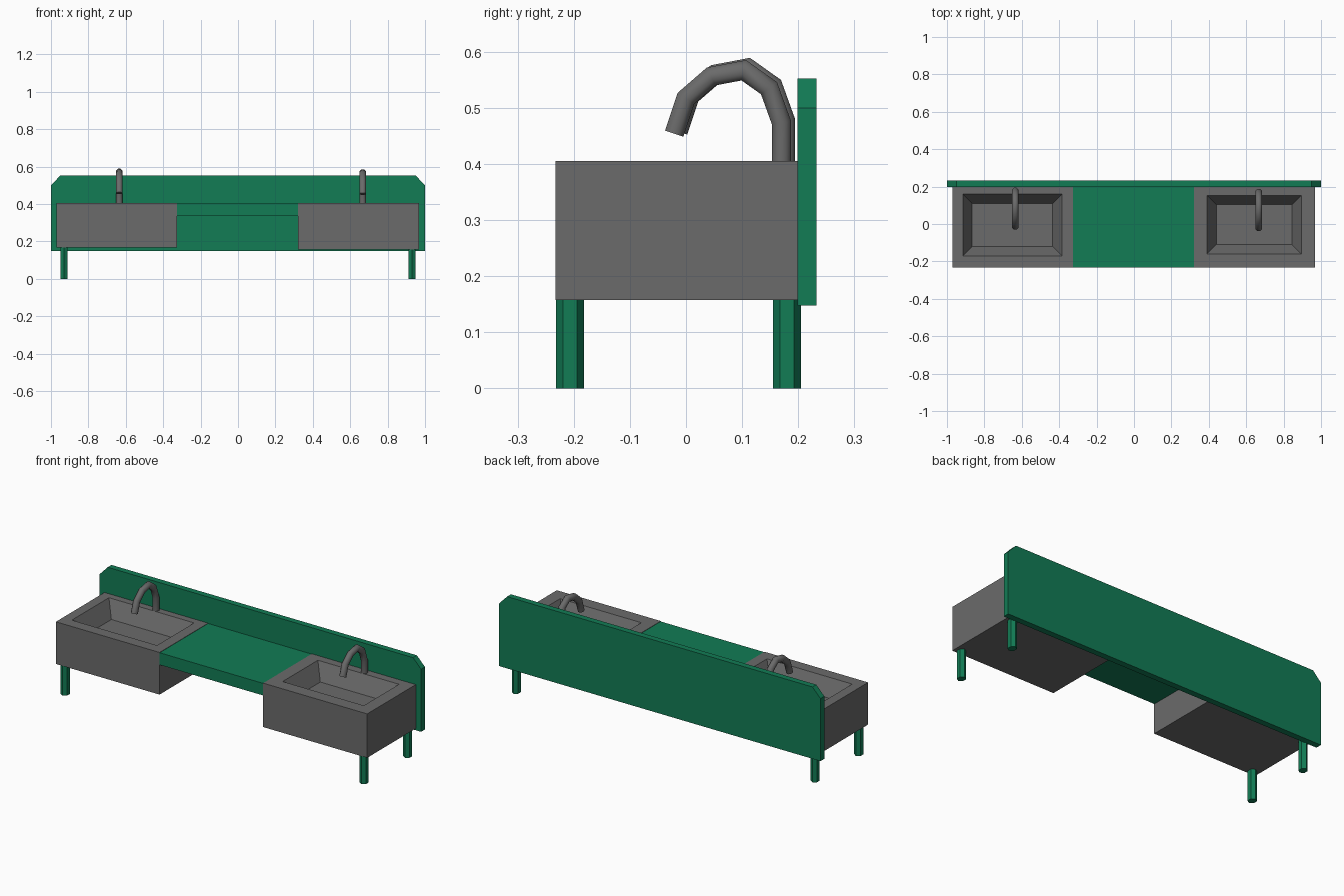
import bpy, bmesh, math
from mathutils import Vector

if "Cube" in bpy.data.objects:
    bpy.data.objects.remove(bpy.data.objects["Cube"])


def material(name, rgb):
    m = bpy.data.materials.new(name)
    m.diffuse_color = (*rgb, 1)
    m.use_nodes = True
    m.node_tree.nodes["Principled BSDF"].inputs["Base Color"].default_value = m.diffuse_color
    return m


GREY = material("steel_grey", (0.145, 0.145, 0.145))
GREEN = material("enamel_green", (0.006, 0.20, 0.09))


def finish(name, bm, mat, smooth=False):
    bmesh.ops.recalc_face_normals(bm, faces=bm.faces[:])
    for f in bm.faces:
        f.smooth = smooth and len(f.verts) == 4
    me = bpy.data.meshes.new(name)
    bm.to_mesh(me)
    bm.free()
    me.materials.append(mat)
    ob = bpy.data.objects.new(name, me)
    bpy.context.collection.objects.link(ob)
    return ob


def skin(bm, rings):
    """Join equal-sized vertex rings with quads and cap both ends."""
    rings = [[bm.verts.new(p) for p in r] for r in rings]
    for a, b in zip(rings, rings[1:]):
        n = len(a)
        for i in range(n):
            bm.faces.new((a[i], a[(i + 1) % n], b[(i + 1) % n], b[i]))
    bm.faces.new(rings[0])
    bm.faces.new(rings[-1])


def rect(x0, x1, y0, y1, z):
    return [(x0, y0, z), (x1, y0, z), (x1, y1, z), (x0, y1, z)]


# Basin: outer box, rim, tapered bowl
def basin(name, outer, inner, z0, z1, depth=0.09, taper=0.05):
    x0, x1, y0, y1 = inner
    bm = bmesh.new()
    skin(bm, [rect(*outer, z0), rect(*outer, z1), rect(*inner, z1),
              rect(x0 + taper, x1 - taper, y0 + taper, y1 - taper, z1 - depth)])
    finish(name, bm, GREY)


basin("left_basin", (-0.97, -0.325, -0.233, 0.2), (-0.915, -0.385, -0.17, 0.16), 0.168, 0.405)
basin("right_basin", (0.32, 0.967, -0.233, 0.2), (0.39, 0.895, -0.16, 0.153), 0.158, 0.405)

# Counter slab between the basins
bm = bmesh.new()
skin(bm, [rect(-0.325, 0.32, -0.232, 0.2, z) for z in (0.335, 0.403)])
finish("counter_slab", bm, GREEN)

# Back panel with clipped top corners
profile = [(-1, 0.148), (1, 0.148), (1, 0.50), (0.95, 0.552), (-0.95, 0.552), (-1, 0.50)]
bm = bmesh.new()
skin(bm, [[(x, y, z) for x, z in profile] for y in (0.199, 0.233)])
finish("back_panel", bm, GREEN)

# Six-sided legs
for side, x in (("left", -0.93), ("right", 0.93)):
    for end, y in (("front", -0.207), ("back", 0.18)):
        bm = bmesh.new()
        skin(bm, [[(x + 0.025 * 0.9 * math.sin(i * math.pi / 3),
                    y + 0.025 * math.cos(i * math.pi / 3), z) for i in range(6)]
                  for z in (0, 0.172)])
        finish(f"{end}_{side}_leg", bm, GREEN)

# Gooseneck taps: tube swept along a path in the y-z plane
PATH = [(0.170, 0.39), (0.170, 0.475), (0.148, 0.536), (0.103, 0.568),
        (0.045, 0.557), (0.0, 0.518), (-0.021, 0.455)]


def tap(name, x, dy, dz, r=0.0185, sides=8):
    pts = [Vector((x, y + dy, z + dz)) for y, z in PATH]
    rings = []
    for i, p in enumerate(pts):
        t1 = (p - pts[i - 1]).normalized() if i else (pts[1] - p).normalized()
        t2 = (pts[i + 1] - p).normalized() if i < len(pts) - 1 else t1
        t = (t1 + t2).normalized()
        u = Vector((1, 0, 0))
        v = t.cross(u) / t.dot(t1)
        rings.append([p + r * (u * math.cos(a) + v * math.sin(a))
                      for a in (2 * math.pi * (k + 0.5) / sides for k in range(sides))])
    bm = bmesh.new()
    skin(bm, rings)
    finish(name, bm, GREY, smooth=True)


tap("left_tap", -0.635, 0.007, 0.003)
tap("right_tap", 0.667, 0.0, -0.001)
